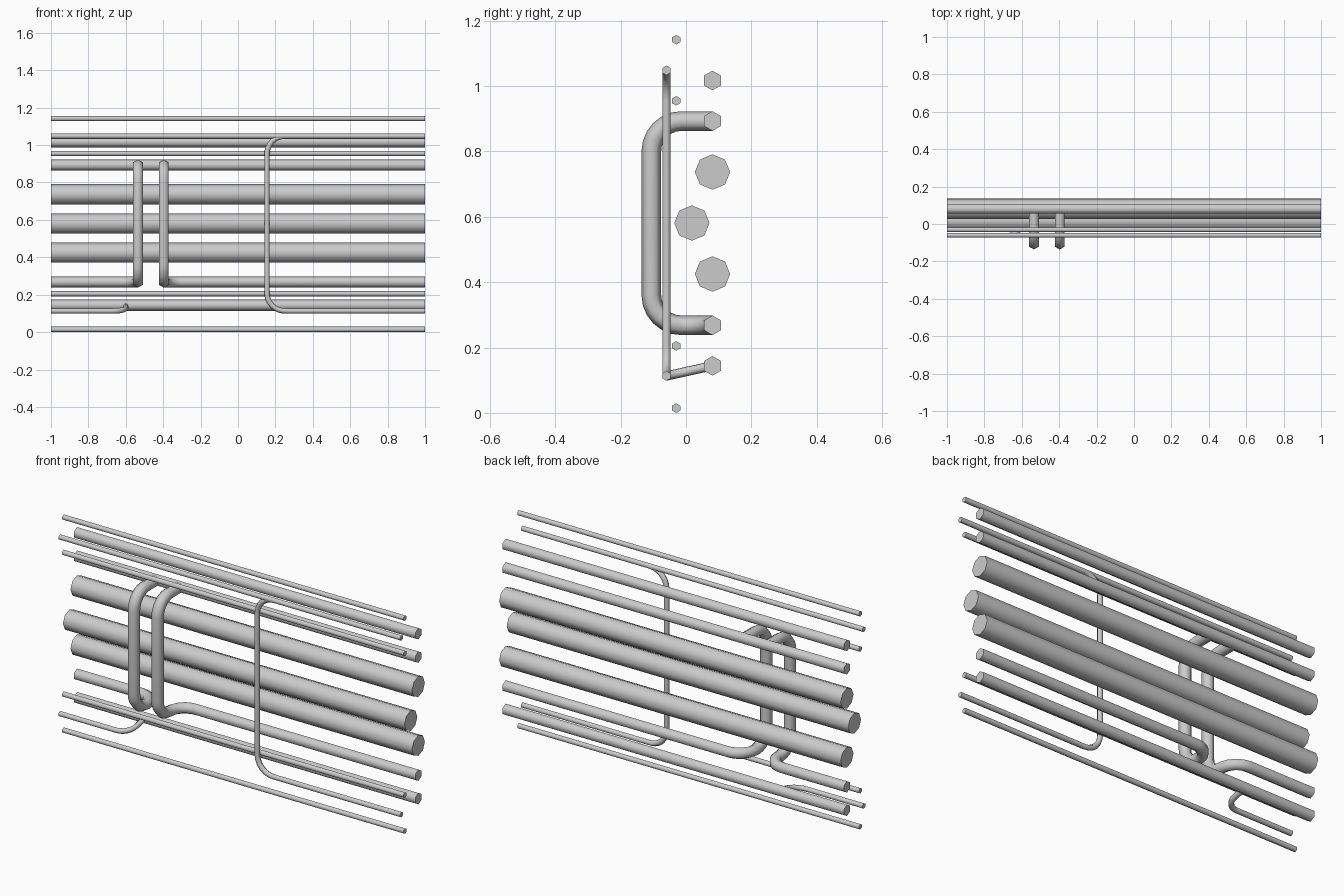
import bpy, bmesh, math
from mathutils import Vector, Quaternion

if "Cube" in bpy.data.objects:
    bpy.data.objects.remove(bpy.data.objects["Cube"])


def fillet(points, radius, steps=6):
    """Round every inner right-angle-ish corner of a polyline."""
    pts = [Vector(p) for p in points]
    out = [pts[0]]
    for a, p, b in zip(pts, pts[1:], pts[2:]):
        u, v = (a - p).normalized(), (b - p).normalized()
        half = u.angle(v) / 2
        t = radius / math.tan(half)
        centre = p + (u + v).normalized() * radius / math.sin(half)
        start, end = p + u * t - centre, p + v * t - centre
        axis, ang = start.cross(end).normalized(), start.angle(end)
        for i in range(steps + 1):
            out.append(centre + Quaternion(axis, ang * i / steps) @ start)
    out.append(pts[-1])
    return out


def tube(name, path, radius, sides=6):
    """Sweep a capped polygon ring along a path."""
    path = [Vector(p) for p in path]
    segs = [(b - a).normalized() for a, b in zip(path, path[1:])]
    up = Vector((0, 0, 1))
    bm = bmesh.new()
    rings = []
    for i, p in enumerate(path):
        d0, d1 = segs[max(i - 1, 0)], segs[min(i, len(segs) - 1)]
        tan = (d0 + d1).normalized()
        prev = segs[0] if i == 0 else last
        up = prev.rotation_difference(tan) @ up
        up = (up - tan * up.dot(tan)).normalized()
        last = tan
        rings.append([bm.verts.new(p + Quaternion(tan, math.tau * k / sides) @ up * radius)
                      for k in range(sides)])
    for r0, r1 in zip(rings, rings[1:]):
        for k in range(sides):
            n = (k + 1) % sides
            bm.faces.new((r0[k], r0[n], r1[n], r1[k]))
    bm.faces.new(rings[0][::-1])
    bm.faces.new(rings[-1])
    bmesh.ops.recalc_face_normals(bm, faces=bm.faces)
    me = bpy.data.meshes.new(name)
    bm.to_mesh(me)
    bm.free()
    ob = bpy.data.objects.new(name, me)
    bpy.context.collection.objects.link(ob)
    bpy.ops.object.select_all(action='DESELECT')
    ob.select_set(True)
    bpy.context.view_layer.objects.active = ob
    bpy.ops.object.shade_smooth_by_angle(angle=math.radians(65))
    return ob


def bar(name, y, z, radius, sides=6):
    tube(name, [(-1, y, z), (1, y, z)], radius, sides)


THIN, WIRE, MID, BIG = 0.0145, 0.0145, 0.03, 0.054
BACK, WIRE_Y, LOOP_Y = 0.081, -0.06, -0.106
LOW, HIGH = 0.268, 0.893

# straight full-length pipes
for i, z in enumerate((0.0145, 0.205, 0.955, 1.142)):
    bar(f"thin_pipe_{i}", -0.03, z, THIN)
for i, z in enumerate((0.144, HIGH, 1.017)):
    bar(f"medium_pipe_{i}", BACK, z, MID)
for i, (y, z) in enumerate(((BACK, 0.425), (0.018, 0.581), (BACK, 0.737))):
    bar(f"large_pipe_{i}", y, z, BIG, 8)
bar("upper_wire_pipe", WIRE_Y, 1.048, WIRE)

# lower medium pipe splits in two, each half looping forward and up
for side, end, x in (("left", -1, -0.535), ("right", 1, -0.397)):
    tube(f"{side}_loop_pipe",
         fillet([(end, BACK, LOW), (x, BACK, LOW), (x, LOOP_Y, LOW),
                 (x, LOOP_Y, HIGH), (x, BACK, HIGH)], 0.092), MID)

# slim riser joining the upper pipe to the lower right run
tube("riser_pipe",
     fillet([(1, WIRE_Y, 0.113), (0.155, WIRE_Y, 0.113),
             (0.155, WIRE_Y, 1.048), (0.3, WIRE_Y, 1.048)], 0.095), WIRE)

# short lower left run bending back into the medium pipe
tube("lower_left_branch",
     fillet([(-1, WIRE_Y, 0.113), (-0.6, WIRE_Y, 0.113), (-0.6, BACK, 0.144)], 0.07), WIRE)
